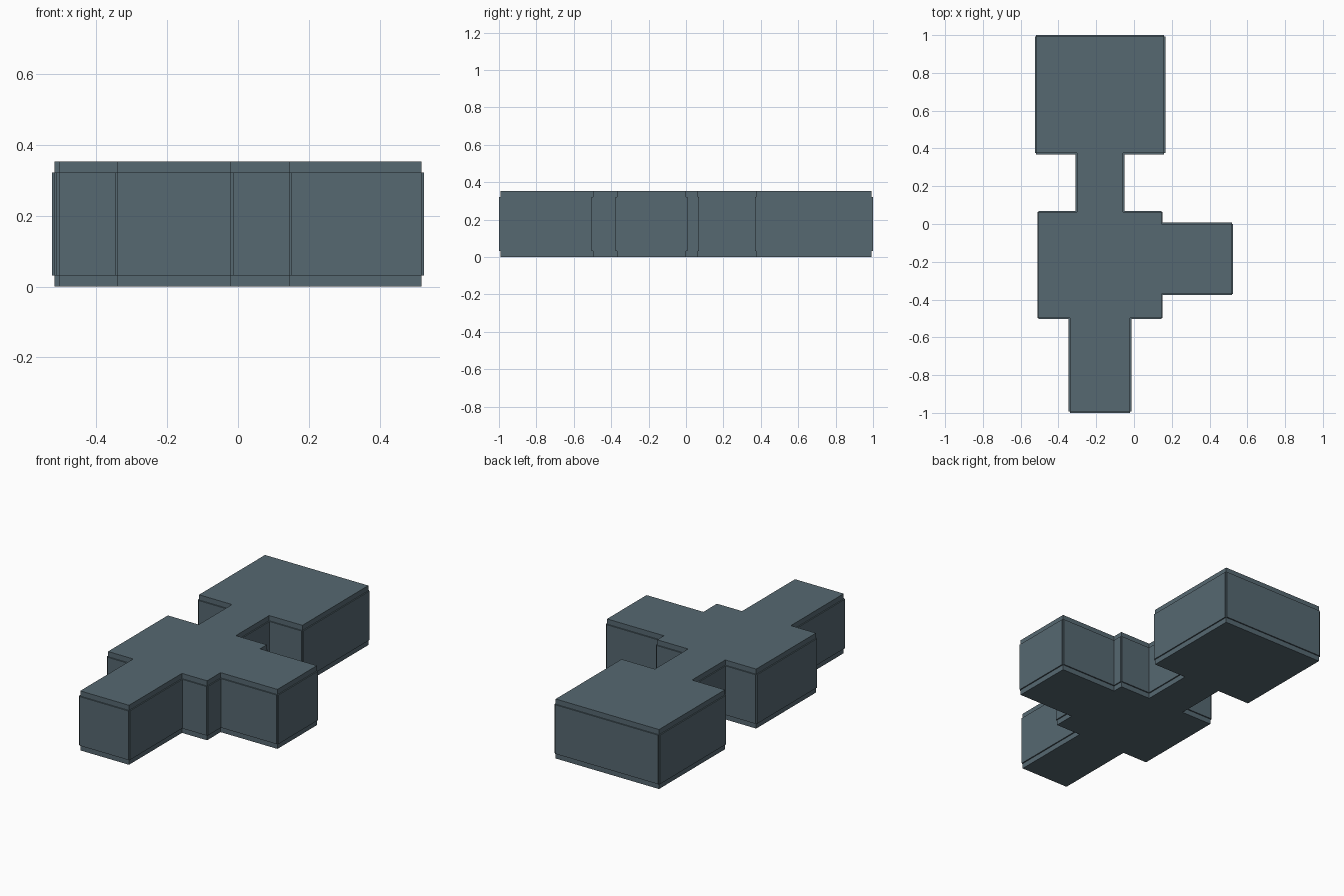
import bpy
import bmesh
from mathutils import Vector

cube = bpy.data.objects.get("Cube")
if cube:
    bpy.data.objects.remove(cube, do_unlink=True)

HEIGHT = 0.353
BAND = 0.031      # height of the bare edge above and below each wall
PANEL = 0.007     # how far the wall panels stand out

slate = bpy.data.materials.new("slate_blue_grey")
slate.use_nodes = True
colour = (0.093, 0.138, 0.165, 1)
slate.diffuse_color = colour
slate.node_tree.nodes["Principled BSDF"].inputs["Base Color"].default_value = colour

# Counter-clockwise outline of the joined rooms
OUTLINE = [Vector(p) for p in (
    (-0.34, -0.993), (-0.02, -0.993), (-0.02, -0.497), (0.145, -0.497),
    (0.145, -0.37), (0.518, -0.37), (0.518, 0), (0.145, 0),
    (0.145, 0.063), (-0.058, 0.063), (-0.058, 0.375), (0.16, 0.375),
    (0.16, 0.993), (-0.518, 0.993), (-0.518, 0.375), (-0.302, 0.375),
    (-0.302, 0.063), (-0.505, 0.063), (-0.505, -0.497), (-0.34, -0.497))]


def prism(name, points, bottom, top):
    """Extrude a flat outline upwards into a solid."""
    bm = bmesh.new()
    face = bm.faces.new([bm.verts.new((p.x, p.y, bottom)) for p in points])
    result = bmesh.ops.extrude_face_region(bm, geom=[face], use_keep_orig=True)
    raised = [v for v in result["geom"] if isinstance(v, bmesh.types.BMVert)]
    bmesh.ops.translate(bm, verts=raised, vec=(0, 0, top - bottom))
    bmesh.ops.recalc_face_normals(bm, faces=bm.faces)
    mesh = bpy.data.meshes.new(name)
    bm.to_mesh(mesh)
    bm.free()
    mesh.materials.append(slate)
    obj = bpy.data.objects.new(name, mesh)
    bpy.context.collection.objects.link(obj)
    return obj


# Solid body of the floor plan
prism("rooms_body", OUTLINE, 0, HEIGHT)

# A raised panel on every wall, leaving the outer corners notched
for i, start in enumerate(OUTLINE):
    end = OUTLINE[(i + 1) % len(OUTLINE)]
    along = (end - start).normalized()
    out = Vector((along.y, -along.x)) * PANEL
    prism(f"wall_panel_{i + 1}", [start - out, start + out, end + out, end - out],
          BAND, HEIGHT - BAND)
